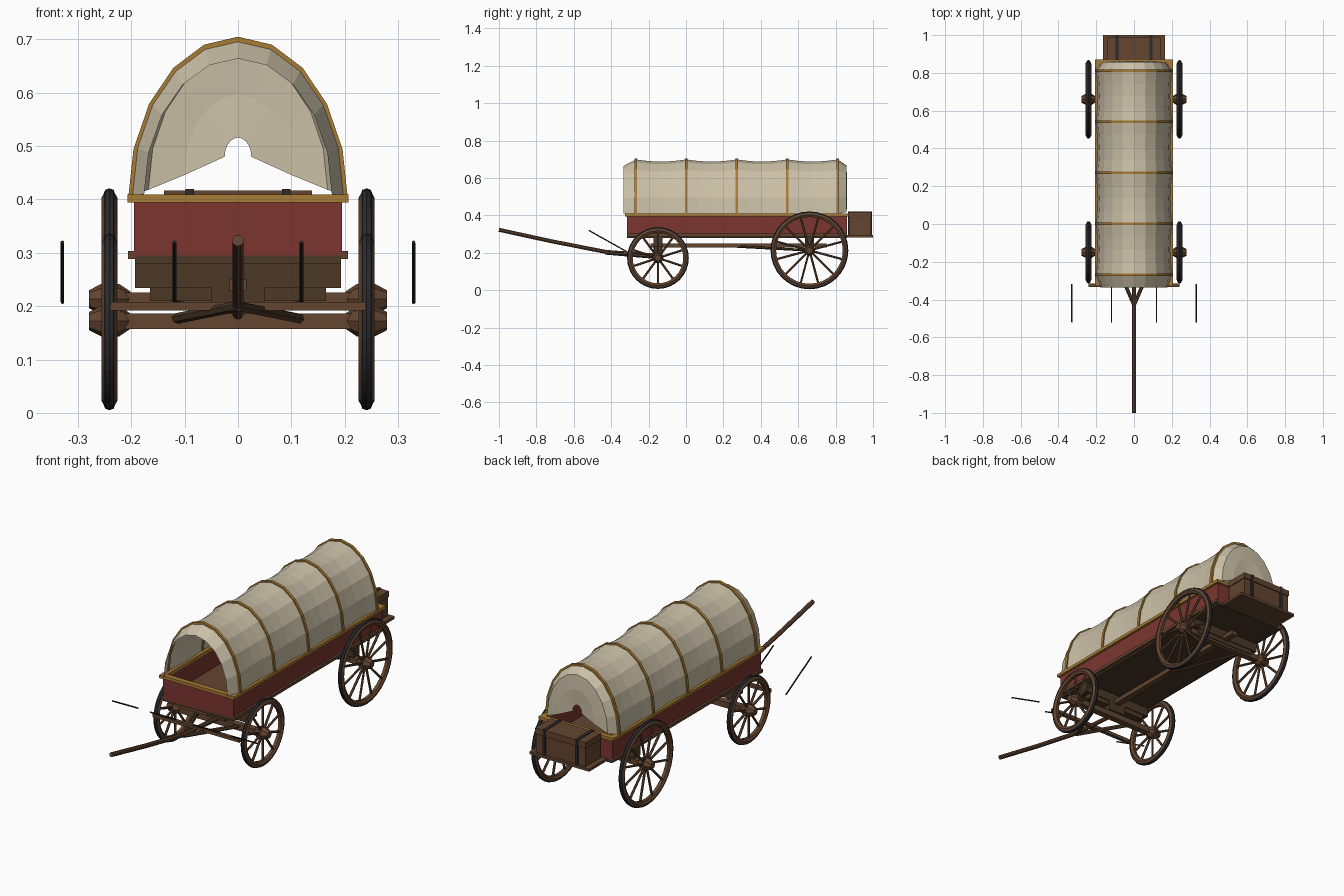
import bpy
from math import sin, cos, pi
from mathutils import Vector

if "Cube" in bpy.data.objects:
    bpy.data.objects.remove(bpy.data.objects["Cube"])


def material(name, rgb):
    m = bpy.data.materials.new(name)
    m.use_nodes = True
    m.diffuse_color = (*rgb, 1)
    m.node_tree.nodes["Principled BSDF"].inputs["Base Color"].default_value = (*rgb, 1)
    return m


RED = material("red paint", (0.2, 0.036, 0.03))
GOLD = material("ochre wood", (0.39, 0.2, 0.035))
WOOD = material("brown wood", (0.125, 0.06, 0.03))
DARK = material("dark wood", (0.07, 0.04, 0.02))
IRON = material("iron", (0.025, 0.025, 0.028))
CLOTH = material("cream canvas", (0.6, 0.53, 0.39))


def mesh_object(name, verts, faces, mat):
    me = bpy.data.meshes.new(name)
    me.from_pydata([tuple(v) for v in verts], [], faces)
    me.materials.append(mat)
    ob = bpy.data.objects.new(name, me)
    bpy.context.collection.objects.link(ob)
    return ob


def loft(name, rings, mat, around=True, loop=False, caps=False):
    """Skin a list of equal-length point rings."""
    n, count = len(rings[0]), len(rings)
    verts = [p for ring in rings for p in ring]
    faces = []
    for i in range(count if loop else count - 1):
        j = (i + 1) % count
        for k in range(n if around else n - 1):
            l = (k + 1) % n
            faces.append((i * n + k, i * n + l, j * n + l, j * n + k))
    if caps:
        faces.append(tuple(reversed(range(n))))
        faces.append(tuple(range((count - 1) * n, count * n)))
    return mesh_object(name, verts, faces, mat)


def box(name, x, y, z, mat):
    """Block from (low, high) ranges."""
    rings = [[(x[0], y[0], h), (x[1], y[0], h), (x[1], y[1], h), (x[0], y[1], h)] for h in z]
    return loft(name, rings, mat, caps=True)


def rod(name, path, radius, mat, sides=6):
    """Round bar following a path of points."""
    pts = [Vector(p) for p in path]
    axis = (pts[-1] - pts[0]).normalized()
    u = axis.cross(Vector((0.3, 0.1, 1))).normalized()
    v = axis.cross(u)
    rings = [[p + radius * (u * cos(2 * pi * k / sides) + v * sin(2 * pi * k / sides))
              for k in range(sides)] for p in pts]
    return loft(name, rings, mat, caps=True)


def lathe(name, profile, centre, mat, sides, loop=False):
    """Revolve (radius, x offset) points round an axis along x."""
    cx, cy, cz = centre
    rings = [[(cx + dx, cy + r * cos(2 * pi * k / sides), cz + r * sin(2 * pi * k / sides))
              for k in range(sides)] for r, dx in profile]
    return loft(name, rings, mat, loop=loop, caps=not loop)


# Wagon box: floor, red walls, rails and rim
FRONT, BACK, HALF, T = -0.315, 0.86, 0.195, 0.012
box("floor", (-0.193, 0.193), (FRONT, BACK), (0.279, 0.295), DARK)
box("floor_planks", (-0.183, 0.183), (FRONT + T, BACK - T), (0.295, 0.3), WOOD)
for s, side in ((1, "left"), (-1, "right")):
    a, b = sorted((s * HALF, s * (HALF - T)))
    box(side + "_wall", (a, b), (FRONT, BACK), (0.288, 0.396), RED)
    a, b = sorted((s * 0.18, s * 0.207))
    box(side + "_rim", (a, b), (-0.327, 0.87), (0.394, 0.409), GOLD)
    a, b = sorted((s * 0.19, s * 0.206))
    box(side + "_sill_rail", (a, b), (FRONT, BACK), (0.288, 0.303), WOOD)
for end, y, d in (("front", FRONT, 1), ("back", BACK, -1)):
    box(end + "_wall", (T - HALF, HALF - T), sorted((y, y + d * T)), (0.288, 0.396), RED)
    box(end + "_rim", (-0.18, 0.18), sorted((y - d * 0.01, y + d * 0.016)), (0.394, 0.409), GOLD)


# Canvas cover on five hoops
def arch(y, half, base, top, steps=10):
    return [(half * cos(pi * k / steps), y, base + (top - base) * sin(pi * k / steps))
            for k in range(steps + 1)]


HOOPS = [-0.268 + 0.27 * i for i in range(5)]
rings = [arch(-0.335, 0.176, 0.409, 0.664)]
for i in range(17):
    sag = 0.012 * sin(pi * (i % 4) / 4)
    rings.append(arch(HOOPS[0] + 0.0675 * i, 0.2 - sag * 0.7, 0.408, 0.699 - sag))
rings.append(arch(0.857, 0.168, 0.418, 0.668))
rings.append(arch(0.862, 0.1, 0.446, 0.597))
rings.append(arch(0.858, 0.025, 0.48, 0.516))
loft("canvas_cover", rings, CLOTH, around=False)

for i, y in enumerate(HOOPS):
    section = [arch(y + dy, 0.2 + grow, 0.4, 0.699 + grow)
               for dy, grow in ((-0.007, -0.004), (0.007, -0.004), (0.007, 0.006), (-0.007, 0.006))]
    loft(f"hoop_{i + 1}", list(zip(*section)), GOLD, caps=True)

# Rear trunk on its shelf
box("trunk_shelf", (-0.165, 0.165), (0.86, 1.0), (0.282, 0.295), WOOD)
box("trunk_body", (-0.137, 0.137), (0.872, 0.988), (0.295, 0.385), WOOD)
box("trunk_lid", (-0.139, 0.139), (0.87, 0.991), (0.388, 0.417), WOOD)
box("trunk_seam", (-0.135, 0.135), (0.874, 0.986), (0.384, 0.389), DARK)
for s, side in ((1, "left"), (-1, "right")):
    box(side + "_trunk_strap", (s * 0.09 - 0.008, s * 0.09 + 0.008), (0.867, 0.994), (0.295, 0.42), IRON)


# Wheels, each with felloe, iron tyre, hub and spokes
def wheel(name, x, y, z, r, spokes):
    c = (x, y, z)
    felloe = [(r - 0.03, -0.008), (r - 0.03, 0.008), (r - 0.018, 0.015),
              (r - 0.005, 0.008), (r - 0.005, -0.008), (r - 0.018, -0.015)]
    lathe(name + "_felloe", felloe, c, WOOD, 32, loop=True)
    tyre = [(r - 0.008, -0.01), (r - 0.008, 0.01), (r - 0.003, 0.008), (r, 0), (r - 0.003, -0.008)]
    lathe(name + "_tyre", tyre, c, IRON, 32, loop=True)
    hub = [(0.014, -0.04), (0.029, -0.018), (0.029, 0.015), (0.017, 0.038)]
    lathe(name + "_hub", [(a, b if x > 0 else -b) for a, b in hub], c, WOOD, 8)
    for k in range(spokes):
        a = 2 * pi * (k + 0.5) / spokes
        ends = [(x, y + d * cos(a), z + d * sin(a)) for d in (0.02, r - 0.022)]
        rod(f"{name}_spoke_{k + 1}", ends, 0.006, WOOD)


FY, FZ, RY, RZ = -0.15, 0.172, 0.66, 0.213
for s, side in ((1, "left"), (-1, "right")):
    wheel("front_" + side + "_wheel", s * 0.241, FY, FZ, 0.165, 10)
    wheel("rear_" + side + "_wheel", s * 0.241, RY, RZ, 0.208, 12)

# Axles, bolsters and reach pole
box("front_axle", (-0.215, 0.215), (FY - 0.016, FY + 0.016), (0.157, 0.186), WOOD)
box("front_axle_block", (-0.05, 0.05), (FY - 0.025, FY + 0.025), (0.186, 0.236), DARK)
box("rear_axle", (-0.215, 0.215), (RY - 0.016, RY + 0.016), (0.199, 0.226), WOOD)
for end, y in (("front", FY), ("rear", RY)):
    box(end + "_lower_bolster", (-0.165, 0.165), (y - 0.02, y + 0.02), (0.21, 0.237), DARK)
    box(end + "_upper_bolster", (-0.193, 0.193), (y - 0.024, y + 0.024), (0.234, 0.28), DARK)
box("reach_pole", (-0.016, 0.016), (-0.19, 0.75), (0.228, 0.25), WOOD)
for s, side in ((1, "left"), (-1, "right")):
    rod(side + "_reach_brace", [(0, 0.25, 0.235), (s * 0.12, RY, 0.213)], 0.007, DARK)

# Draft gear: tongue, hounds, splinter bar and trace rods
rod("tongue", [(0, -1.0, 0.323), (0, -0.72, 0.262), (0, -0.43, 0.205), (0, FY, 0.185)], 0.011, WOOD, 8)
box("splinter_bar", (-0.24, 0.24), (-0.333, -0.315), (0.192, 0.208), WOOD)
for s, side in ((1, "left"), (-1, "right")):
    rod(side + "_hound", [(0, -0.43, 0.2), (s * 0.12, FY, 0.176)], 0.01, DARK)
    for label, x in (("inner", 0.119), ("outer", 0.329)):
        rod(f"{side}_{label}_trace", [(s * x, -0.318, 0.207), (s * x, -0.52, 0.32)], 0.0035, IRON)
